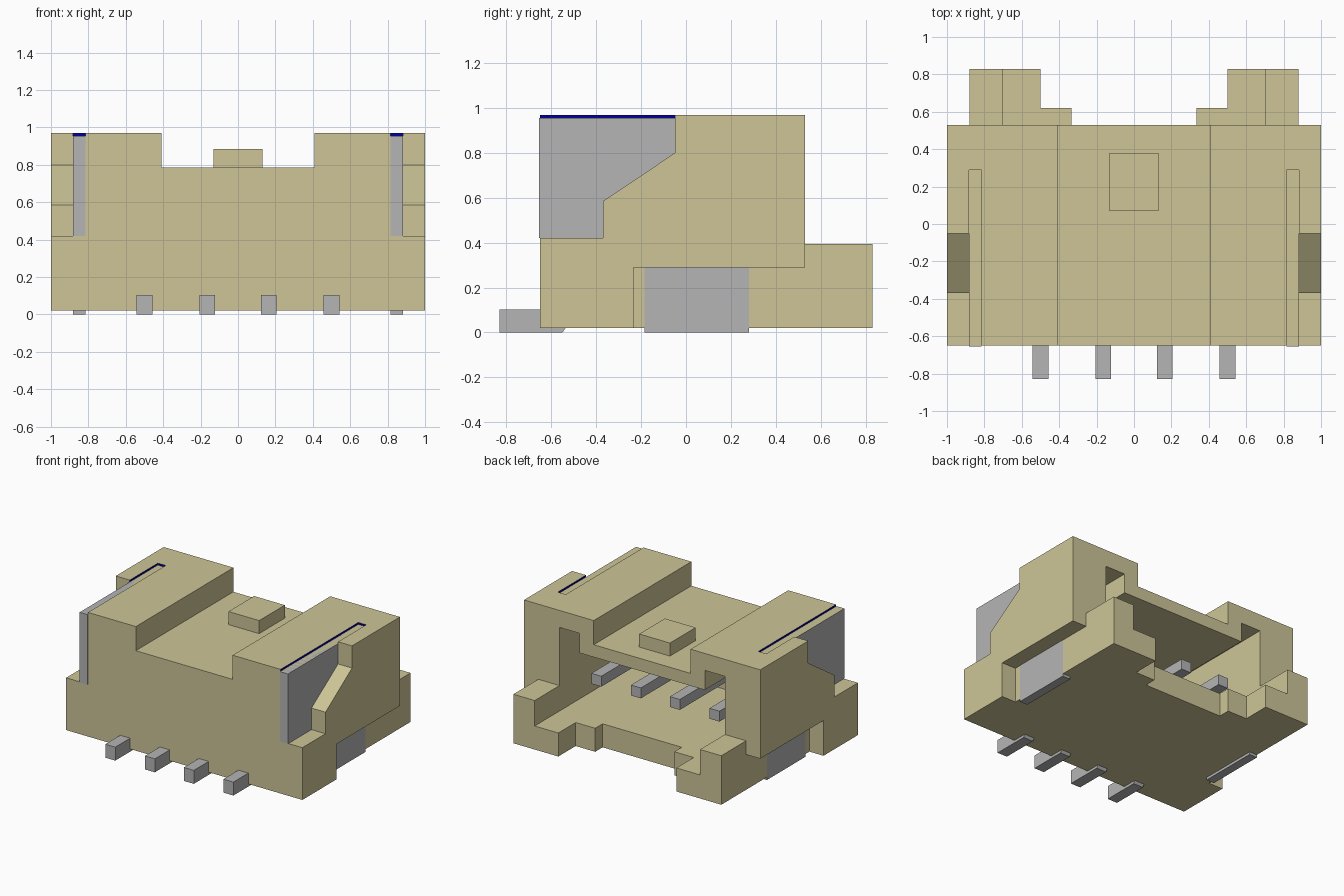
import bpy
import bmesh

cube = bpy.data.objects.get("Cube")
if cube:
    bpy.data.objects.remove(cube, do_unlink=True)


def material(name, rgb):
    m = bpy.data.materials.new(name)
    m.use_nodes = True
    m.diffuse_color = (*rgb, 1)
    m.node_tree.nodes["Principled BSDF"].inputs["Base Color"].default_value = (*rgb, 1)
    return m


TAN = material("tan plastic", (0.61, 0.56, 0.31))
GREY = material("grey metal", (0.46, 0.46, 0.46))
BLUE = material("dark blue", (0.0, 0.0, 0.32))


def prism(name, x0, x1, outline, mat):
    """Extrude a y-z outline from x0 to x1."""
    bm = bmesh.new()
    face = bm.faces.new([bm.verts.new((x0, y, z)) for y, z in outline])
    ext = bmesh.ops.extrude_face_region(bm, geom=[face])["geom"]
    verts = [v for v in ext if isinstance(v, bmesh.types.BMVert)]
    bmesh.ops.translate(bm, verts=verts, vec=(x1 - x0, 0, 0))
    bmesh.ops.recalc_face_normals(bm, faces=bm.faces)
    mesh = bpy.data.meshes.new(name)
    bm.to_mesh(mesh)
    bm.free()
    mesh.materials.append(mat)
    ob = bpy.data.objects.new(name, mesh)
    bpy.context.collection.objects.link(ob)
    return ob


def box(name, x0, x1, y0, y1, z0, z1, mat):
    return prism(name, x0, x1, [(y0, z0), (y1, z0), (y1, z1), (y0, z1)], mat)


def cut(target, cutter):
    """Subtract the cutter and remove it."""
    cutter.hide_render = True
    mod = target.modifiers.new("cut", 'BOOLEAN')
    mod.operation = 'DIFFERENCE'
    mod.solver = 'EXACT'
    mod.object = cutter
    bpy.context.view_layer.objects.active = target
    bpy.ops.object.modifier_apply(modifier=mod.name)
    bpy.data.objects.remove(cutter, do_unlink=True)


# Housing with top recess and rear cavity
housing = box("housing", -1, 1, -0.65, 0.53, 0.02, 0.97, TAN)
cut(housing, box("recess_cutter", -0.41, 0.41, -0.9, 0.9, 0.785, 1.2, TAN))
cut(housing, box("cavity_cutter", -0.70, 0.70, -0.42, 0.9, 0.20, 0.69, TAN))

# Side cuts: stepped shoulder, lower notch, blade slot and key groove
shoulder = [(-0.9, 0.42), (-0.37, 0.42), (-0.37, 0.585), (-0.05, 0.80),
            (-0.05, 1.2), (-0.9, 1.2)]
for s in (-1, 1):
    cut(housing, prism("shoulder_cutter", s * 0.88, s * 1.2, shoulder, TAN))
    cut(housing, box("notch_cutter", s * 0.88, s * 1.2, -0.235, 0.9, -0.2, 0.29, TAN))
    cut(housing, box("slot_cutter", s * 0.815, s * 0.882, -0.9, 0.29, 0.955, 1.2, TAN))
    cut(housing, box("groove_cutter", s * 0.53, s * 0.70, -0.42, 0.9, 0.5, 0.84, TAN))

# Blue walls of the blade slots
housing.data.materials.clear()
housing.data.materials.append(TAN)
housing.data.materials.append(BLUE)
for p in housing.data.polygons:
    low = min(housing.data.vertices[i].co.z for i in p.vertices)
    p.material_index = 1 if abs(p.normal.z) < 0.1 and low > 0.94 else 0

# Raised pad in the top recess
box("top_pad", -0.13, 0.13, 0.07, 0.38, 0.78, 0.885, TAN)

for s, side in ((1, "left"), (-1, "right")):
    # Rear guide arm: tall outer rail, low inner step and short fillet block
    box(side + "_arm_rail", s * 0.70, s * 0.88, 0.53, 0.83, 0.02, 0.395, TAN)
    box(side + "_arm_step", s * 0.50, s * 0.70, 0.53, 0.83, 0.02, 0.20, TAN)
    box(side + "_arm_block", s * 0.335, s * 0.50, 0.53, 0.62, 0.02, 0.20, TAN)
    # Metal retention blade with solder tab
    prism(side + "_blade", s * 0.815, s * 0.882,
          [(-0.656, 0.42), (-0.185, 0.42), (-0.185, 0.0), (0.28, 0.0), (0.28, 0.42),
           (0.289, 0.42), (0.289, 0.8), (0.289, 0.955), (-0.656, 0.955)], GREY)

# Contacts: solder foot at the front and pin inside the cavity
for i, x in enumerate((-0.5, -0.165, 0.165, 0.5)):
    prism(f"contact_foot_{i + 1}", x - 0.042, x + 0.042,
          [(-0.83, 0.0), (-0.55, 0.0), (-0.53, 0.03), (-0.53, 0.103), (-0.83, 0.103)], GREY)
    box(f"contact_pin_{i + 1}", x - 0.042, x + 0.042, -0.45, 0.37, 0.39, 0.47, GREY)
